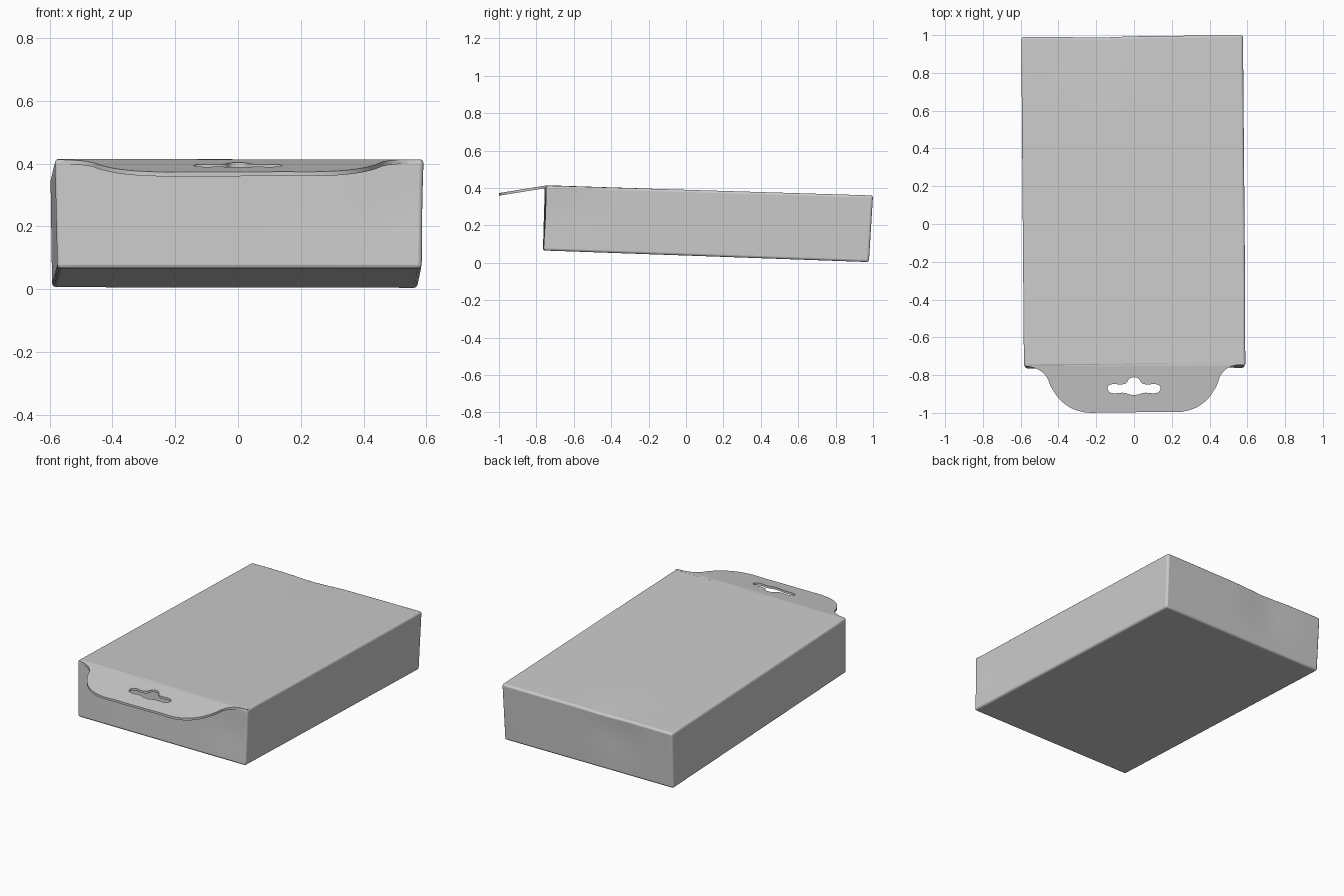
import bpy, bmesh, math
from mathutils import Vector

if "Cube" in bpy.data.objects:
    bpy.data.objects.remove(bpy.data.objects["Cube"])

TILT = 0.16  # downward slope of the hanging tab


def finish(obj):
    bpy.ops.object.select_all(action='DESELECT')
    obj.select_set(True)
    bpy.context.view_layer.objects.active = obj
    bpy.ops.object.shade_smooth_by_angle(angle=math.radians(40))


# Carton: slightly skewed box given by its eight corners (x sign, y sign, z sign)
corners = {
    (-1, -1, -1): (-0.575, -0.765, 0.066), (1, -1, -1): (0.585, -0.762, 0.066),
    (-1, -1, 1): (-0.583, -0.755, 0.415), (1, -1, 1): (0.592, -0.748, 0.413),
    (-1, 1, -1): (-0.592, 0.972, 0.006), (1, 1, -1): (0.572, 0.978, 0.004),
    (-1, 1, 1): (-0.597, 0.99, 0.357), (1, 1, 1): (0.577, 1.0, 0.36),
}
bm = bmesh.new()
bmesh.ops.create_cube(bm, size=2)
for v in bm.verts:
    v.co = corners[tuple(round(c) for c in v.co)]
bmesh.ops.subdivide_edges(bm, edges=bm.edges[:], cuts=15, use_grid_fill=True)

# Soft dents in the cardboard: centre, push, radius
dents = [
    ((-0.2, 0.99, 0.25), (0, -0.010, 0), 0.14),
    ((-0.15, 0.97, 0.36), (0, 0, -0.006), 0.13),
    ((0.585, -0.6, 0.28), (-0.006, 0, 0), 0.14),
    ((0.48, -0.755, 0.25), (0, 0.006, 0), 0.12),
]
for v in bm.verts:
    for centre, push, radius in dents:
        d = (v.co - Vector(centre)).length / radius
        v.co += Vector(push) * math.exp(-d * d)
mesh = bpy.data.meshes.new("carton")
bm.to_mesh(mesh)
bm.free()
carton = bpy.data.objects.new("carton", mesh)
bpy.context.collection.objects.link(carton)
bev = carton.modifiers.new("rounded_edges", 'BEVEL')
bev.width = 0.012
bev.segments = 3
bev.limit_method = 'ANGLE'
bev.angle_limit = math.radians(50)
finish(carton)

# Hanging tab: flat filled curve with a slot, thickened, then sloped forward
outline = [(-0.575, -0.752), (-0.52, -0.765), (-0.47, -0.80), (-0.435, -0.87), (-0.37, -0.95),
           (-0.28, -0.993), (-0.14, -0.997), (0.14, -0.994), (0.28, -0.989), (0.37, -0.945),
           (0.43, -0.87), (0.47, -0.785), (0.52, -0.752), (0.585, -0.745)]
half_slot = [(0.02, -0.816), (0.042, -0.842), (0.06, -0.849), (0.12, -0.849), (0.138, -0.86),
             (0.135, -0.885), (0.12, -0.894), (0.05, -0.894), (0.02, -0.903)]
slot = half_slot + [(-x, y) for x, y in reversed(half_slot)]

curve = bpy.data.curves.new("hanging_tab", 'CURVE')
curve.dimensions = '2D'
curve.fill_mode = 'BOTH'
curve.extrude = 0.007
curve.resolution_u = 6


def add_loop(points, straight=0):
    sp = curve.splines.new('BEZIER')
    sp.bezier_points.add(len(points) - 1)
    sp.use_cyclic_u = True
    for i, (bp, (x, y)) in enumerate(zip(sp.bezier_points, points)):
        bp.co = (x, y, 0)
        kind = 'VECTOR' if i < straight or i >= len(points) - straight else 'AUTO'
        bp.handle_left_type = bp.handle_right_type = kind


add_loop([(-0.575, -0.735)] + outline + [(0.583, -0.73)], straight=2)
add_loop(slot)
tab = bpy.data.objects.new("hanging_tab", curve)
bpy.context.collection.objects.link(tab)
bpy.ops.object.select_all(action='DESELECT')
tab.select_set(True)
bpy.context.view_layer.objects.active = tab
bpy.ops.object.convert(target='MESH')
tab = bpy.context.view_layer.objects.active
bm = bmesh.new()
bm.from_mesh(tab.data)
bmesh.ops.remove_doubles(bm, verts=bm.verts[:], dist=0.0002)
for v in bm.verts:
    v.co.z += 0.406 + TILT * min(0, v.co.y + 0.75)
bmesh.ops.recalc_face_normals(bm, faces=bm.faces[:])
bm.to_mesh(tab.data)
bm.free()
finish(tab)
